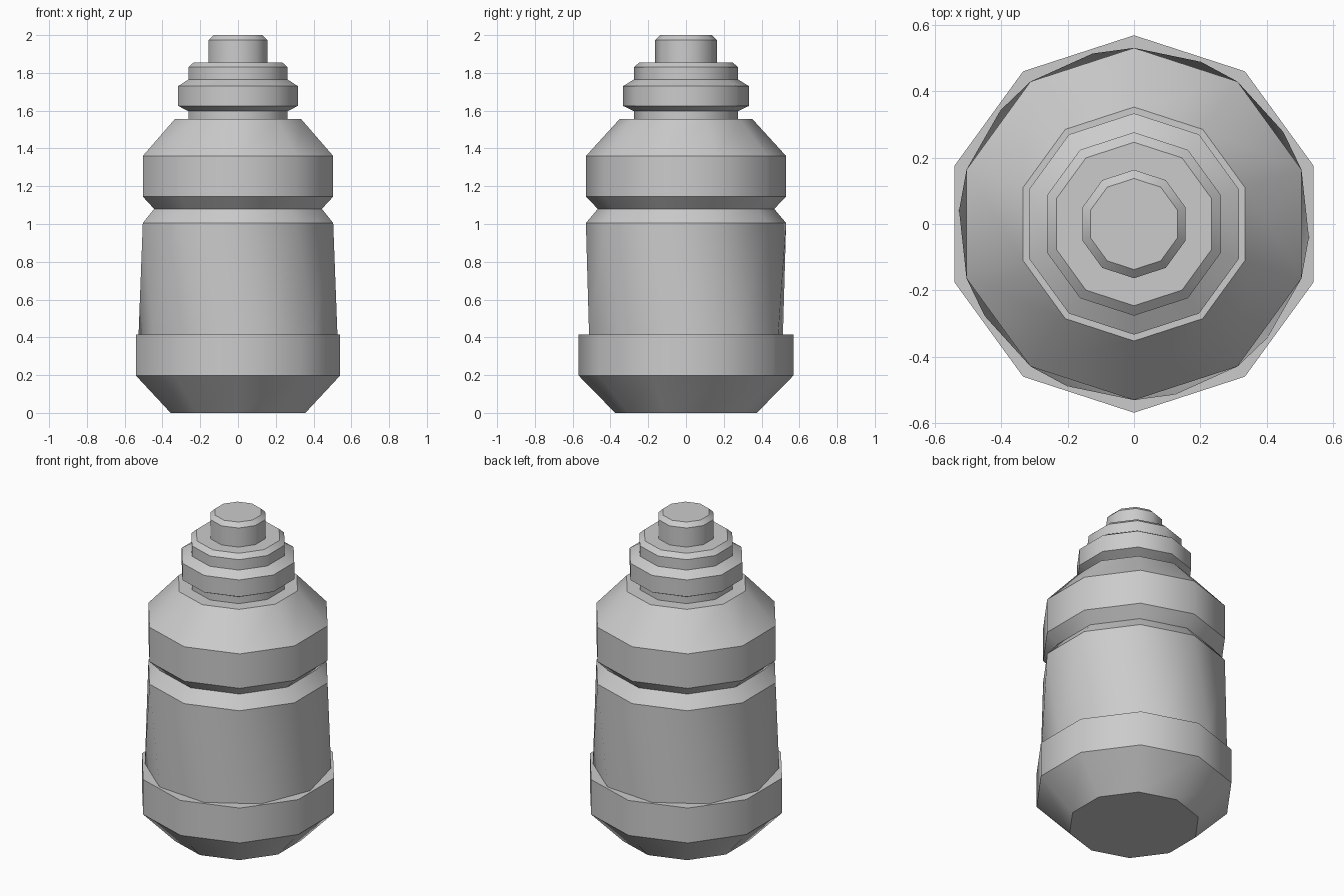
import bpy, bmesh, math

if "Cube" in bpy.data.objects:
    bpy.data.objects.remove(bpy.data.objects["Cube"])

SIDES = 10


def lathe(name, profile):
    """Ten-sided turned part; profile rows are radius, height, twist in degrees."""
    bm = bmesh.new()
    rings = []
    for r, z, twist in profile:
        ring = []
        for i in range(SIDES):
            a = math.radians(90 + twist + 360 * i / SIDES)
            ring.append(bm.verts.new((r * math.cos(a), r * math.sin(a), z)))
        rings.append(ring)
    for lo, hi in zip(rings, rings[1:]):
        for i in range(SIDES):
            j = (i + 1) % SIDES
            bm.faces.new((lo[i], lo[j], hi[j], hi[i]))
    bm.faces.new(rings[0][::-1])
    bm.faces.new(rings[-1])
    mesh = bpy.data.meshes.new(name)
    bm.to_mesh(mesh)
    bm.free()
    ob = bpy.data.objects.new(name, mesh)
    bpy.context.collection.objects.link(ob)
    bpy.ops.object.select_all(action='DESELECT')
    ob.select_set(True)
    bpy.context.view_layer.objects.active = ob
    bpy.ops.object.shade_smooth_by_angle(angle=math.radians(37))
    return ob


# Whole bottle: foot, slightly twisted body, grooved waist, shoulder, neck, cap
lathe("bottle", [
    # tapered foot and base band
    (0.375, 0.0, 0), (0.568, 0.197, 0), (0.568, 0.415, 0),
    # twisted body
    (0.528, 0.415, 13.6), (0.53, 1.005, 0),
    # waist groove
    (0.467, 1.08, 0), (0.53, 1.145, 0),
    # shoulder
    (0.53, 1.36, 0), (0.352, 1.555, 0),
    # neck and collar
    (0.275, 1.555, 0), (0.275, 1.597, 0), (0.333, 1.625, 0),
    (0.333, 1.73, 0), (0.276, 1.765, 0),
    # upper ring
    (0.276, 1.83, 0), (0.246, 1.856, 0),
    # cap
    (0.163, 1.856, 0), (0.163, 1.975, 0), (0.137, 2.0, 0),
])
